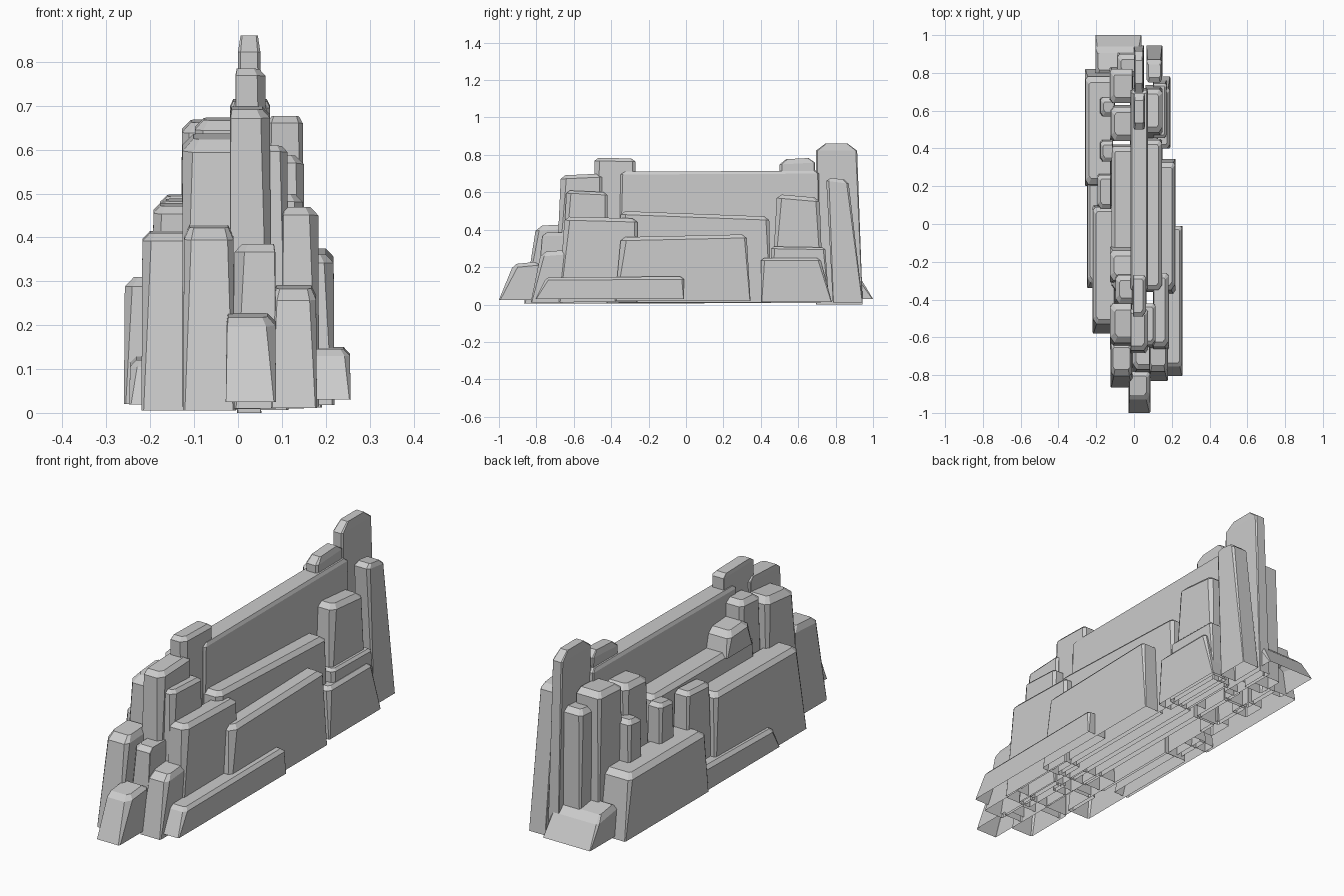
import bpy, bmesh, random

if "Cube" in bpy.data.objects:
    bpy.data.objects.remove(bpy.data.objects["Cube"])
random.seed(4)

def ring(x0, x1, y0, y1, cuts):
    """Rectangle footprint with its four corners cut off (fl, fr, br, bl)."""
    fl, fr, br, bl = cuts
    return [(x0 + fl * .7, y0), (x1 - fr * .7, y0), (x1, y0 + fr), (x1, y1 - br),
            (x1 - br * .7, y1), (x0 + bl * .7, y1), (x0, y1 - bl), (x0, y0 + fl)]

def rock(name, x0, x1, y0, y1, zf, zb, lf=.02, lb=.02, c=.03, side=0, floor=None, e=None):
    """Leaning flat-sided stone, open below. zf/zb: top height at front/back,
    lf/lb: lean of the two ends, c: chamfer, e: end chamfer,
    side: the side that carries the chamfers (-1, 1, 0 = both, lightly)."""
    z0 = random.uniform(.005, .02) if floor is None else floor
    cc = min(c, (x1 - x0) * .3)
    e = e or cc
    big = lambda: cc * random.uniform(.8, 1.3) * (.6 if side == 0 else 1)
    small = cc * .1
    cuts = [big() if side <= 0 else small, big() if side >= 0 else small,
            big() * .6 if side >= 0 else small, big() * .6 if side <= 0 else small]
    lx = .002
    k0 = .35 if side == 0 else .7
    l, r = (cc * k0 if side <= 0 else .003), (cc * k0 if side >= 0 else .003)
    rings = [ring(x0, x1, y0, y1, [k * .25 for k in cuts]),
             ring(x0 + lx, x1 - lx, y0 + lf, y1 - lb, cuts),
             ring(x0 + lx + l, x1 - lx - r, y0 + lf + e, y1 - lb - e, [k * .6 for k in cuts])]
    bm = bmesh.new()
    vs = []
    for i, rg in enumerate(rings):
        row = []
        for x, y in rg:
            t = (y - y0 - lf) / (y1 - y0 - lf - lb)
            z = zf + (zb - zf) * min(1, max(0, t))
            row.append(bm.verts.new((x, y, (z0, z - e * .75, z)[i])))
        vs.append(row)
    for a, b in zip(vs, vs[1:]):
        for k in range(8):
            n = (k + 1) % 8
            bm.faces.new((a[k], a[n], b[n], b[k]))
    bm.faces.new(vs[2])
    if floor is not None and floor > .1:
        bm.faces.new(vs[0][::-1])
    bmesh.ops.recalc_face_normals(bm, faces=bm.faces)
    me = bpy.data.meshes.new(name)
    bm.to_mesh(me)
    bm.free()
    bpy.context.collection.objects.link(bpy.data.objects.new(name, me))

# Central wall and its crest stones
rock("main_wall", -.02, .075, -.36, .72, .71, .715, .01, .01, .02)
rock("crest_front", -.008, .065, -.49, -.27, .785, .78, .0, .0, .03, 1)
rock("crest_back", -.005, .06, .50, .71, .775, .785, .0, .02, .03, e=.035)
rock("tall_back_pillar", -.002, .053, .695, .945, .86, .86, .0, .03, .02, floor=.0, e=.05)
rock("front_crown", -.02, .075, -.70, -.45, .69, .70, .03, .0, .025, 1)

# Right side, from the wall outward
rock("right_mid_slab", .05, .15, -.36, .455, .50, .47, .01, .01, .025, 1)
rock("right_broad_slab", .12, .22, -.38, .345, .36, .375, .03, .02, .025, 1)
rock("right_front_slab", .10, .185, -.68, -.26, .47, .46, .03, .0, .03, 1)
rock("right_low_ledge", .16, .257, -.805, -.01, .145, .15, .05, .0, .02, 1, .03)
rock("right_front_pillar", .05, .115, -.67, -.42, .61, .60, .03, .0, .03, 1)
rock("right_back_block", .06, .152, .455, .735, .59, .57, .03, .02, .03, 1)
rock("right_back_step", .10, .175, .455, .765, .31, .305, .0, .02, .015, 1)
rock("right_back_foot", .12, .192, .40, .78, .25, .25, .0, .06, .02, 1)
rock("right_back_pillar", .065, .15, .785, .945, .68, .665, -.035, .075, .035, e=.025)

# Front stones
rock("front_left_column", -.125, -.008, -.865, -.62, .42, .43, .06, .0, .035)
rock("front_mid_column", -.01, .087, -.80, -.62, .385, .385, .03, .0, .025, -1)
rock("front_right_column", .075, .18, -.83, -.60, .28, .295, .05, .0, .035)
rock("front_toe", -.028, .087, -1.0, -.78, .215, .23, .07, .0, .025, 1, .025)

# Left side, from the wall outward
rock("left_mid_slab", -.12, .0, -.36, .42, .50, .50, .01, .01, .025, -1)
rock("left_crown_back", -.10, -.005, -.43, -.25, .665, .675, .01, .02, .03, -1)
rock("left_crown_front", -.128, -.01, -.67, -.42, .62, .64, .04, .0, .035, -1)
rock("left_perched_stone", -.128, .0, -.31, -.12, .595, .585, .01, .02, .03, -1, .48)
rock("left_broad_slab", -.22, -.10, -.58, .10, .41, .415, .05, .01, .025, -1)
rock("left_low_ledge", -.248, -.17, -.34, .26, .12, .13, .03, .0, .02, -1)
rock("left_back_slab", -.26, -.12, .20, .82, .31, .31, .01, .04, .03, -1, .02)
for i, (x0, x1, y0, y1, z) in enumerate([
        (-.195, -.12, .08, .27, .48), (-.18, -.11, .33, .45, .49),
        (-.18, -.10, .57, .68, .50), (-.125, .0, .44, .63, .63),
        (-.13, -.005, .64, .83, .67), (-.09, .005, .78, .91, .61)]):
    rock(f"left_pillar_{i + 1}", x0, x1, y0, y1, z - .01, z, .0, .01, .03, -1)
rock("back_base_block", -.205, .04, .78, 1.0, .18, .155, .0, .06, .035, 0, .03)
